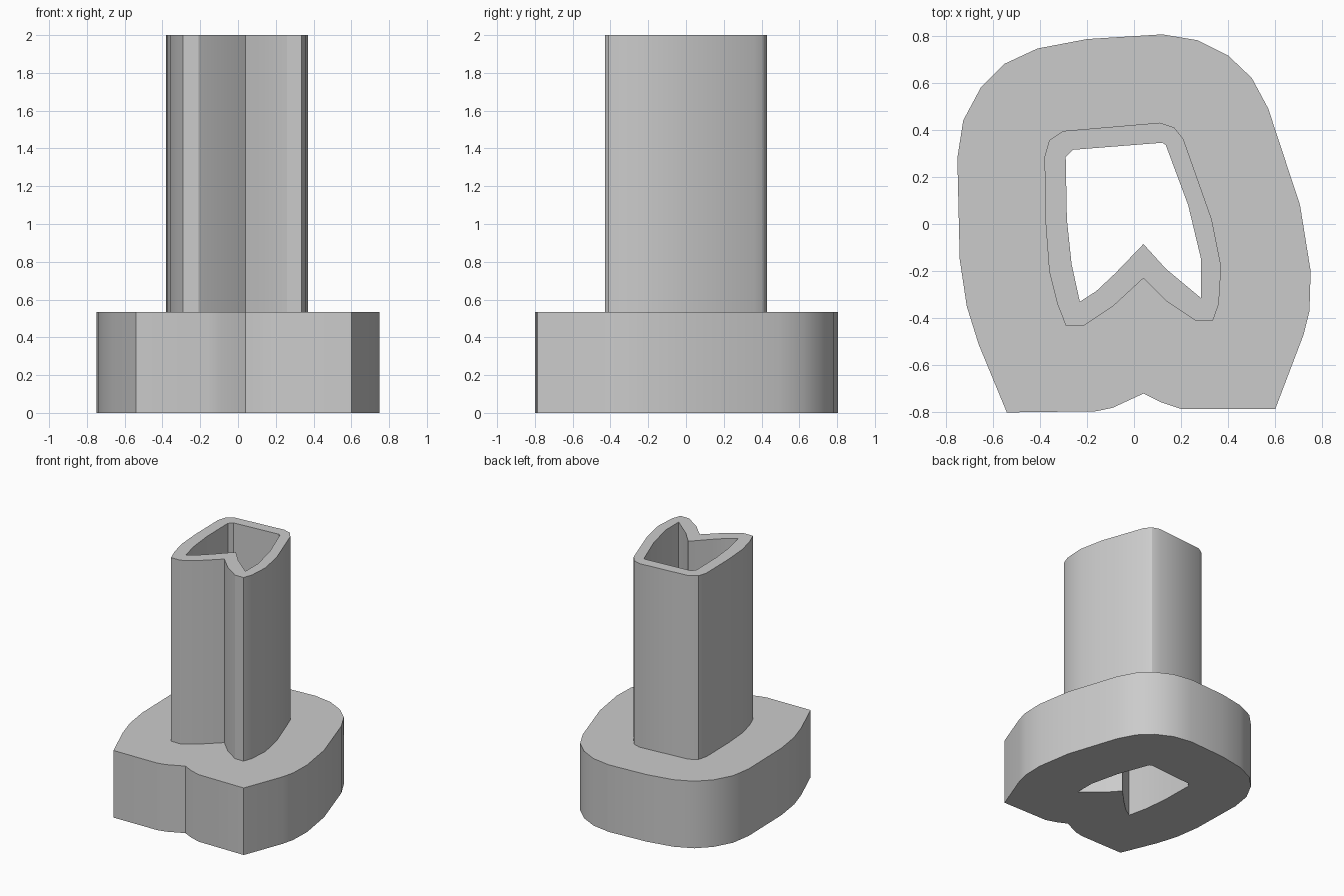
import bpy
import bmesh
import math

default_cube = bpy.data.objects.get("Cube")
if default_cube:
    bpy.data.objects.remove(default_cube, do_unlink=True)

BASE_TOP = 0.535
HEIGHT = 2.0

# Outlines in plan, counterclockwise from the front right corner
base_outline = [
    (-.54, -.8), (-.16, -.795), (-.09, -.78), (.04, -.72), (.11, -.755),
    (.2, -.785), (.6, -.785), (.72, -.47), (.745, -.37), (.75, -.2),
    (.705, .08), (.57, .49), (.5, .62), (.4, .715), (.27, .78),
    (.12, .805), (-.2, .785), (-.41, .745), (-.55, .68), (-.65, .58),
    (-.725, .44), (-.75, .28), (-.74, -.15), (-.71, -.35), (-.66, -.51),
]
shaft_outline = [
    (-.29, -.43), (-.21, -.43), (-.09, -.35), (.04, -.23), (.14, -.33),
    (.26, -.41), (.335, -.41), (.36, -.34), (.37, -.18), (.33, .02),
    (.21, .36), (.17, .41), (.11, .43), (-.3, .395), (-.36, .355),
    (-.38, .285), (-.375, 0), (-.36, -.2), (-.325, -.34),
]
bore_outline = [
    (-.23, -.33), (-.16, -.285), (-.08, -.21), (.04, -.085), (.135, -.19),
    (.285, -.315), (.285, -.15), (.23, .08), (.135, .335), (.12, .345),
    (-.26, .315), (-.29, .285), (-.285, .02), (-.265, -.17),
]

bm = bmesh.new()


def make_loop(outline, z):
    """Closed ring of vertices and edges at one height."""
    verts = [bm.verts.new((x, y, z)) for x, y in outline]
    for a, b in zip(verts, verts[1:] + verts[:1]):
        bm.edges.new((a, b))
    return verts


def make_wall(lower, upper):
    """Vertical band of quads between two matching rings."""
    count = len(lower)
    for i in range(count):
        j = (i + 1) % count
        bm.faces.new((lower[i], lower[j], upper[j], upper[i]))


def make_cap(outer, inner):
    """Flat face with a hole, between two rings at one height."""
    edges = []
    for ring in (outer, inner):
        for a, b in zip(ring, ring[1:] + ring[:1]):
            edges.append(bm.edges.get((a, b)))
    bmesh.ops.triangle_fill(bm, edges=edges, use_beauty=True, use_dissolve=False)


base_low = make_loop(base_outline, 0)
base_high = make_loop(base_outline, BASE_TOP)
shaft_low = make_loop(shaft_outline, BASE_TOP)
shaft_high = make_loop(shaft_outline, HEIGHT)
bore_low = make_loop(bore_outline, 0)
bore_high = make_loop(bore_outline, HEIGHT)

# Thick base, hollow shaft and the bore that runs through both
make_cap(base_low, bore_low)
make_cap(base_high, shaft_low)
make_cap(shaft_high, bore_high)
make_wall(base_low, base_high)
make_wall(shaft_low, shaft_high)
make_wall(bore_low, bore_high)
bmesh.ops.recalc_face_normals(bm, faces=bm.faces)

mesh = bpy.data.meshes.new("hollow_shaft_on_base")
bm.to_mesh(mesh)
bm.free()
body = bpy.data.objects.new("hollow_shaft_on_base", mesh)
bpy.context.collection.objects.link(body)

# Plain grey finish
grey = bpy.data.materials.new("light_grey")
grey.use_nodes = True
colour = (.6, .6, .6, 1)
grey.diffuse_color = colour
grey.node_tree.nodes["Principled BSDF"].inputs["Base Color"].default_value = colour
mesh.materials.append(grey)

# Smooth the gentle curves and keep the corners crisp
bpy.ops.object.select_all(action="DESELECT")
body.select_set(True)
bpy.context.view_layer.objects.active = body
bpy.ops.object.shade_smooth_by_angle(angle=math.radians(30))
